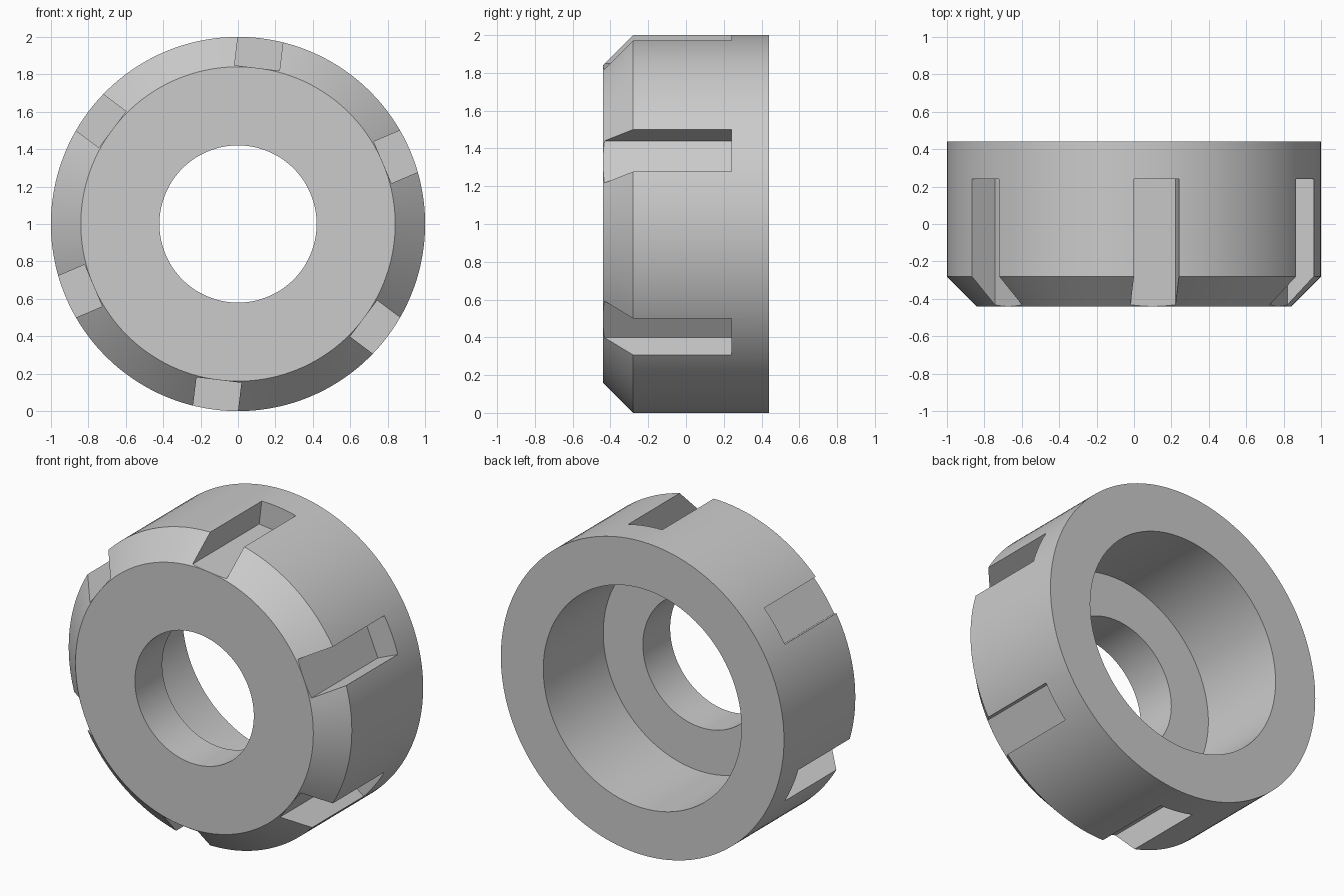
import bpy
import bmesh
from math import cos, sin, pi, radians
from mathutils import Matrix, Vector

cube = bpy.data.objects.get("Cube")
if cube:
    bpy.data.objects.remove(cube, do_unlink=True)

SEGMENTS = 144
NOTCHES = 6
NOTCH_ANGLE = radians(83.05)
NOTCH_WIDTH = 0.242
NOTCH_FLOOR = 0.84
NOTCH_END = 0.24
CENTRE = Vector((0, 0, 1))

steel = bpy.data.materials.new("plain_grey_steel")
steel.use_nodes = True
colour = (0.6, 0.6, 0.6, 1)
steel.diffuse_color = colour
steel.node_tree.nodes["Principled BSDF"].inputs["Base Color"].default_value = colour


def make_object(name, bm):
    bmesh.ops.recalc_face_normals(bm, faces=bm.faces)
    mesh = bpy.data.meshes.new(name)
    bm.to_mesh(mesh)
    bm.free()
    mesh.materials.append(steel)
    obj = bpy.data.objects.new(name, mesh)
    bpy.context.collection.objects.link(obj)
    return obj


def lathe(name, profile):
    """Turn a closed (radius, y) profile around the y axis."""
    bm = bmesh.new()
    rings = []
    for i in range(SEGMENTS):
        a = 2 * pi * i / SEGMENTS
        rings.append([bm.verts.new(CENTRE + Vector((r * cos(a), y, r * sin(a))))
                      for r, y in profile])
    n = len(profile)
    for i, ring in enumerate(rings):
        nxt = rings[(i + 1) % SEGMENTS]
        for j in range(n):
            k = (j + 1) % n
            bm.faces.new((ring[j], ring[k], nxt[k], nxt[j]))
    return make_object(name, bm)


# Ring body: chamfered front rim, small front bore, wide rear counterbore
body = lathe("ring_nut_body", [
    (0.42, -0.44), (0.84, -0.44), (1.0, -0.28), (1.0, 0.44),
    (0.70, 0.44), (0.70, -0.165), (0.42, -0.165)])

# Spanner notches: one box per notch, open at the front and the rim
bm = bmesh.new()
front, outer = -0.6, 1.2
for i in range(NOTCHES):
    turn = Matrix.Rotation(-(NOTCH_ANGLE + i * 2 * pi / NOTCHES), 4, 'Y')
    place = Matrix.Translation(CENTRE) @ turn @ Matrix.Translation(
        ((NOTCH_FLOOR + outer) / 2, (front + NOTCH_END) / 2, 0))
    size = Matrix.Diagonal((outer - NOTCH_FLOOR, NOTCH_END - front, NOTCH_WIDTH, 1))
    bmesh.ops.create_cube(bm, size=1, matrix=place @ size)
cutter = make_object("notch_cutter", bm)
cutter.hide_render = True

cut = body.modifiers.new("spanner_notches", 'BOOLEAN')
cut.operation = 'DIFFERENCE'
cut.solver = 'EXACT'
cut.object = cutter
bpy.ops.object.select_all(action='DESELECT')
bpy.context.view_layer.objects.active = body
body.select_set(True)
bpy.ops.object.modifier_apply(modifier=cut.name)
bpy.data.objects.remove(cutter, do_unlink=True)

# Smooth round walls, crisp machined edges
bpy.ops.object.shade_smooth_by_angle(angle=radians(25))
